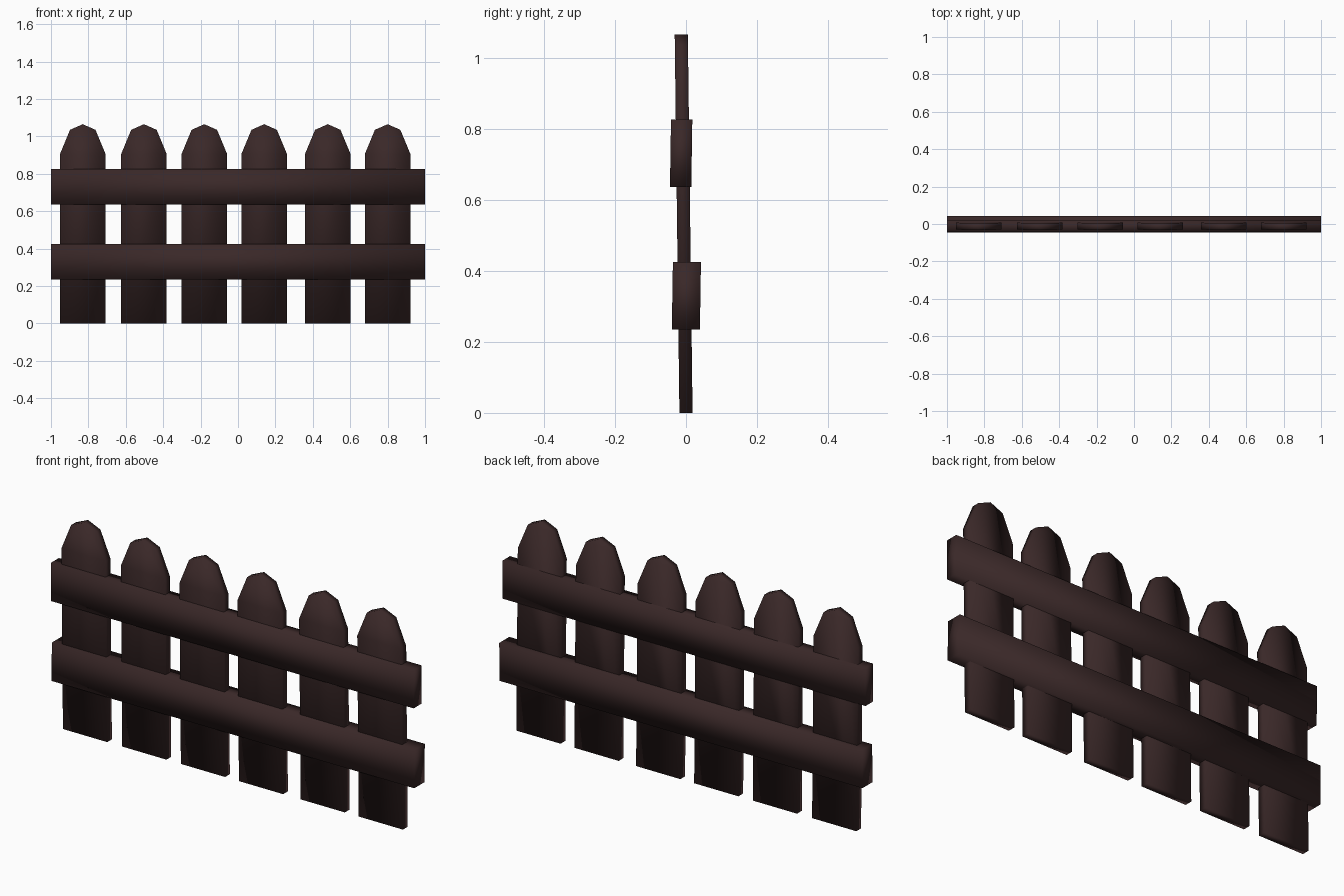
import bpy
import bmesh

cube = bpy.data.objects.get("Cube")
if cube:
    bpy.data.objects.remove(cube, do_unlink=True)

# Dark stained wood
wood = bpy.data.materials.new("dark_brown_wood")
wood.use_nodes = True
colour = (0.042, 0.021, 0.021, 1)
wood.diffuse_color = colour
bsdf = wood.node_tree.nodes["Principled BSDF"]
bsdf.inputs["Base Color"].default_value = colour
bsdf.inputs["Roughness"].default_value = 0.8


def board(name, outline, depth, lean, y_base, x=0.0):
    """Extrude an x-z outline along y, sheared so that y shifts with height."""
    bm = bmesh.new()
    face = bm.faces.new([bm.verts.new((px + x, -depth / 2, pz)) for px, pz in outline])
    back = bmesh.ops.extrude_face_region(bm, geom=[face])["geom"]
    bmesh.ops.translate(bm, vec=(0, depth, 0),
                        verts=[v for v in back if isinstance(v, bmesh.types.BMVert)])
    for v in bm.verts:
        v.co.y += y_base + lean * v.co.z
    bmesh.ops.recalc_face_normals(bm, faces=bm.faces)
    mesh = bpy.data.meshes.new(name)
    bm.to_mesh(mesh)
    bm.free()
    mesh.materials.append(wood)
    mesh.shade_smooth()
    obj = bpy.data.objects.new(name, mesh)
    bpy.context.collection.objects.link(obj)


# Pickets with faceted pointed tops, leaning slightly forward
half = [(0.122, 0), (0.122, 0.905), (0.068, 1.035)]
picket = half + [(0, 1.065)] + [(-px, pz) for px, pz in reversed(half)]
for i, x in enumerate((-0.83, -0.503, -0.18, 0.14, 0.48, 0.80)):
    board(f"picket_{i + 1}", picket, 0.037, -0.0125, 0.0, x)

# Horizontal rails wrapping the pickets, leaning slightly backward
for name, low, high, depth, y in (("lower_rail", 0.235, 0.425, 0.079, -0.004),
                                  ("upper_rail", 0.635, 0.825, 0.060, -0.025)):
    board(name, [(-1, low), (1, low), (1, high), (-1, high)], depth, 0.0155, y)
